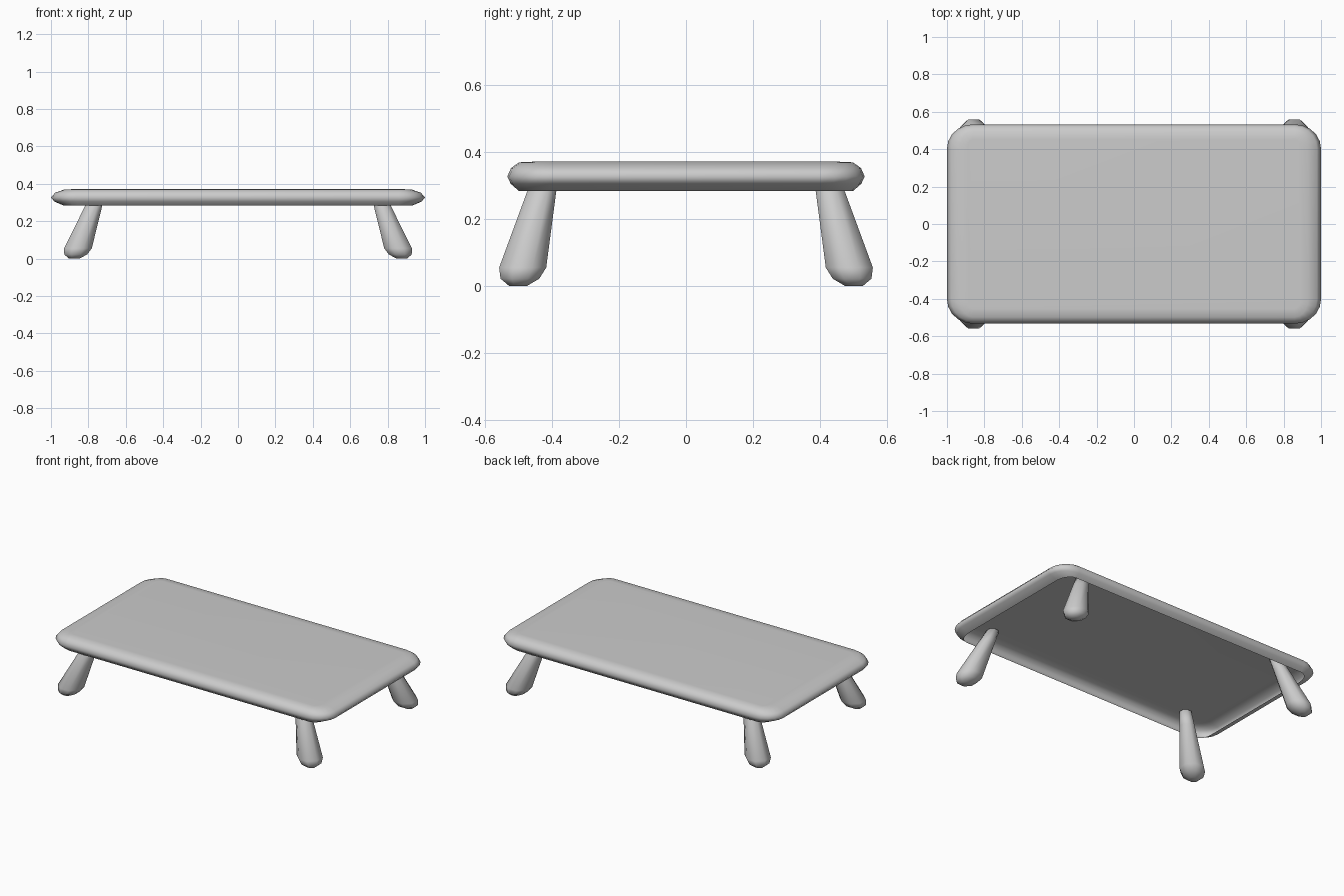
import bpy, bmesh
from math import pi, cos, sin

cube = bpy.data.objects.get("Cube")
if cube:
    bpy.data.objects.remove(cube, do_unlink=True)

grey = bpy.data.materials.new("plain grey")
grey.use_nodes = True
colour = (0.6, 0.6, 0.6, 1)
grey.diffuse_color = colour
grey.node_tree.nodes["Principled BSDF"].inputs["Base Color"].default_value = colour


def rounded_rect(hx, hy, rx, ry, z, steps=5):
    """Points round a rectangle with rounded corners, anticlockwise."""
    pts = []
    for i, (sx, sy) in enumerate([(1, 1), (-1, 1), (-1, -1), (1, -1)]):
        for k in range(steps + 1):
            a = (i + k / steps) * pi / 2
            pts.append((sx * (hx - rx) + rx * cos(a), sy * (hy - ry) + ry * sin(a), z))
    return pts


def loft(name, rings, cap_start, cap_end):
    """Skin a stack of rings, listed bottom to top, into one smooth object."""
    bm = bmesh.new()
    loops = [[bm.verts.new(p) for p in ring] for ring in rings]
    for low, high in zip(loops, loops[1:]):
        for i in range(len(low)):
            j = (i + 1) % len(low)
            bm.faces.new((low[i], low[j], high[j], high[i]))
    if cap_start:
        bm.faces.new(loops[0][::-1])
    if cap_end:
        bm.faces.new(loops[-1])
    mesh = bpy.data.meshes.new(name)
    bm.to_mesh(mesh)
    bm.free()
    mesh.materials.append(grey)
    mesh.shade_smooth()
    obj = bpy.data.objects.new(name, mesh)
    bpy.context.collection.objects.link(obj)
    return obj


# Tabletop: a shell with a rolled rim, open underneath (height, inset in x, inset in y)
rim = [(0.283, 0.07, 0.035), (0.305, 0.018, 0.01), (0.327, 0, 0),
       (0.352, 0.022, 0.011), (0.369, 0.07, 0.035), (0.371, 0.11, 0.08)]
loft("tabletop", [rounded_rect(1 - ix, 0.533 - iy, 0.14 - ix, 0.13 - iy, z)
                  for z, ix, iy in rim], False, True)

# Legs: eight-sided, splayed outwards, thick at the rounded foot (height, radius)
leg_profile = [(0, 0.03), (0.022, 0.066), (0.055, 0.08), (0.285, 0.049), (0.366, 0.038)]


def leg_ring(sx, sy, z, r):
    cx = sx * (0.876 - 0.37 * z)
    cy = sy * (0.501 - 0.25 * z)
    angles = [(k + 0.5) * pi / 4 for k in range(8)]
    return [(cx + r * cos(a), cy + r * 0.95 * sin(a), z) for a in angles]


for side, sx in (("left", 1), ("right", -1)):
    for end, sy in (("front", -1), ("back", 1)):
        loft(f"{end}_{side}_leg", [leg_ring(sx, sy, z, r) for z, r in leg_profile], True, True)
